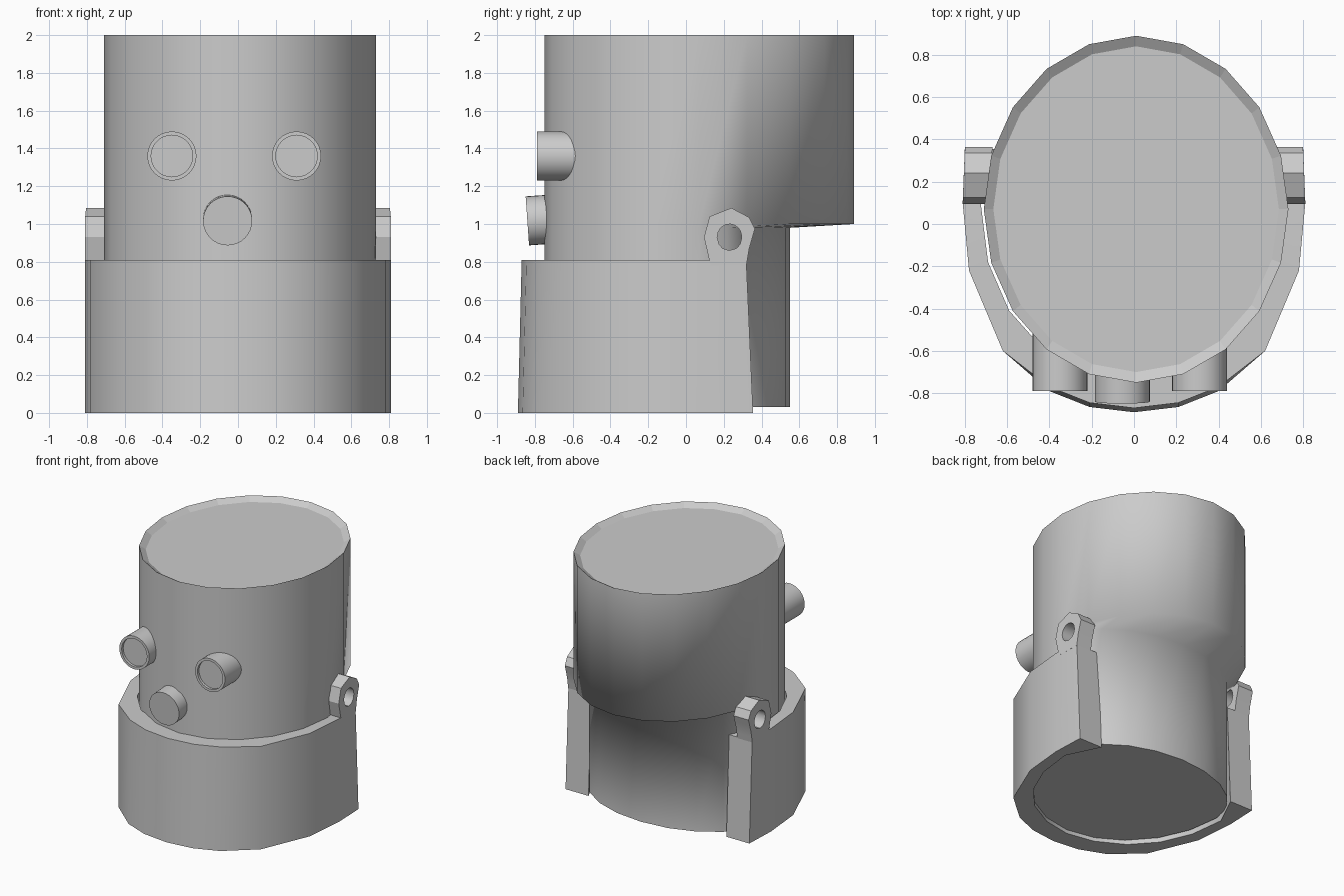
import bpy, bmesh, math
from mathutils import Matrix

if "Cube" in bpy.data.objects:
    bpy.data.objects.remove(bpy.data.objects["Cube"])


def finish(bm, name, angle=40):
    bmesh.ops.recalc_face_normals(bm, faces=bm.faces)
    me = bpy.data.meshes.new(name)
    bm.to_mesh(me)
    bm.free()
    if angle:
        for p in me.polygons:
            p.use_smooth = True
        me.set_sharp_from_angle(angle=math.radians(angle))
    ob = bpy.data.objects.new(name, me)
    bpy.context.collection.objects.link(ob)
    return ob


def bridge(bm, a, b, smooth=False, closed=True):
    n = len(a)
    for i in range(n if closed else n - 1):
        j = (i + 1) % n
        f = bm.faces.new((a[i], a[j], b[j], b[i]))
        f.smooth = smooth


# Head: 20-sided oval, deeper at the back above the neck, with a sunken top
def oval(bm, z, rx, ry, back):
    ring = []
    for i in range(20):
        t = math.tau * i / 20
        s = math.sin(t)
        ring.append(bm.verts.new((0.01 + rx * math.cos(t),
                                  0.07 + (back if s > 0 else ry) * s, z)))
    return ring


bm = bmesh.new()
rings = [oval(bm, 0.03, 0.72, 0.82, 0.48), oval(bm, 0.98, 0.72, 0.82, 0.48),
         oval(bm, 1.0, 0.72, 0.82, 0.82), oval(bm, 2.0, 0.72, 0.82, 0.82)]
for lo, hi in zip(rings, rings[1:]):
    bridge(bm, lo, hi, True)
floor = oval(bm, 1.97, 0.675, 0.77, 0.77)
bridge(bm, rings[-1], floor)
bm.faces.new(floor)
bm.faces.new(rings[0])
finish(bm, "head", None)

# Jaw shell: wraps the front and sides of the head, open at the back
outer = [(0, -0.89), (0.21, -0.865), (0.4, -0.79), (0.62, -0.6),
         (0.78, -0.22), (0.81, 0.1), (0.80, 0.355)]
inner = [(0, -0.745), (0.22, -0.705), (0.43, -0.59), (0.59, -0.41),
         (0.69, -0.18), (0.725, 0.1), (0.60, 0.355)]


def both_sides(pts):
    return [(-x, y) for x, y in reversed(pts[1:])] + pts


bm = bmesh.new()
ob_, ib_ = both_sides(outer), both_sides(inner)


def row(pts, z, shift):
    out = []
    for x, y in pts:
        dy = 0
        if shift:
            dy = 0.02 if y < -0.7 else (-0.035 if y > 0.3 else 0)
        zz = z - 0.02 if (shift and y > 0.3) else z
        out.append(bm.verts.new((x, y + dy, zz)))
    return out


rows = [row(ob_, 0, False), row(ob_, 0.81, True),
        row(ib_, 0.81, True), row(ib_, 0, False)]
for k in range(4):
    bridge(bm, rows[k], rows[(k + 1) % 4], closed=False)
for end in (0, -1):
    bm.faces.new([r[end] for r in rows])
finish(bm, "jaw_shell")

# Hinge lugs with round holes
corners = [(0.13, 0.78), (0.095, 0.93), (0.125, 1.04), (0.24, 1.085),
           (0.335, 1.035), (0.365, 0.975), (0.335, 0.87), (0.32, 0.78)]
profile = []
for (y0, z0), (y1, z1) in zip(corners, corners[1:] + corners[:1]):
    profile += [(y0, z0), ((y0 + y1) / 2, (z0 + z1) / 2)]
hole = []
for y, z in profile:
    a = math.atan2(z - 0.93, y - 0.23)
    hole.append((0.23 + 0.065 * math.cos(a), 0.93 + 0.07 * math.sin(a)))
for side, label in ((1, "right"), (-1, "left")):
    bm = bmesh.new()
    loops = []
    for pts, x in ((profile, 0.81), (profile, 0.68), (hole, 0.68), (hole, 0.81)):
        loops.append([bm.verts.new((side * (x - 0.04 * max(0, y - 0.1)), y, z))
                      for y, z in pts])
    for k in range(4):
        bridge(bm, loops[k], loops[(k + 1) % 4])
    finish(bm, label + "_hinge_lug", 28)


# Round front features: stepped profile of (radius, depth) along -y
def knob(name, x, z, steps, tilt=0):
    bm = bmesh.new()
    loops = []
    for r, y in steps:
        loops.append([bm.verts.new((r * math.cos(math.tau * i / 32), y,
                                    r * math.sin(math.tau * i / 32)))
                      for i in range(32)])
    for a, b in zip(loops, loops[1:]):
        bridge(bm, a, b)
    bm.faces.new(loops[0])
    bm.faces.new(loops[-1])
    ob = finish(bm, name)
    ob.matrix_world = Matrix.Translation((x, -0.79, z)) @ Matrix.Rotation(tilt, 4, 'X')


eye = [(0.13, 0.3), (0.13, 0), (0.11, 0), (0.11, 0.02)]
knob("left_eye", -0.35, 1.36, eye)
knob("right_eye", 0.31, 1.36, eye)
knob("nose", -0.055, 1.02, [(0.13, 0.09), (0.13, -0.05)], math.radians(4))
